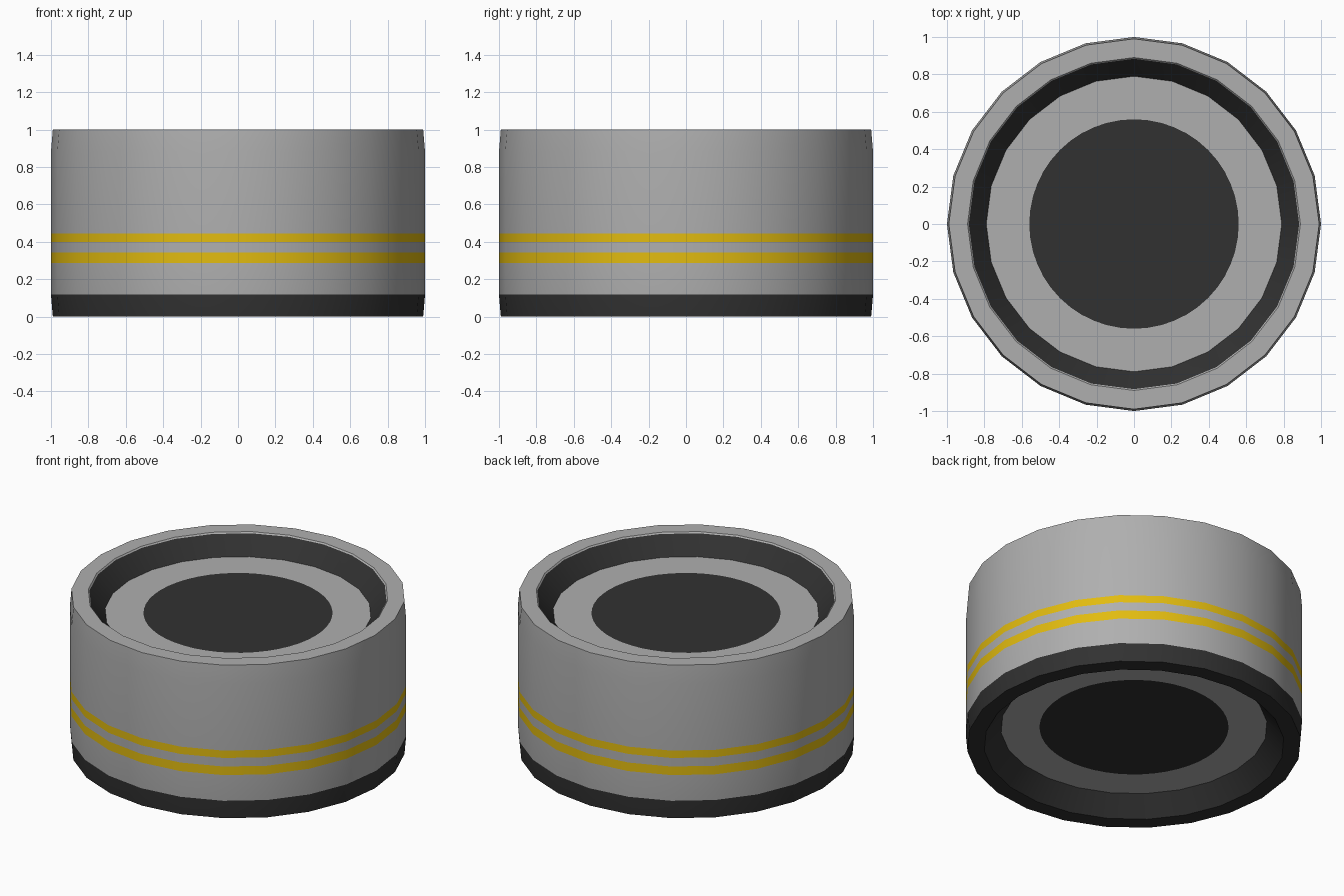
import bpy, bmesh, math

if "Cube" in bpy.data.objects:
    bpy.data.objects.remove(bpy.data.objects["Cube"])

SIDES = 24
N = SIDES * 2          # side midpoints are kept so the round discs join cleanly
GREY, DARK, YELLOW = 0, 1, 2


def material(name, rgb):
    m = bpy.data.materials.new(name)
    m.diffuse_color = (*rgb, 1)
    m.use_nodes = True
    m.node_tree.nodes["Principled BSDF"].inputs["Base Color"].default_value = m.diffuse_color
    return m


materials = [
    material("metal grey", (0.429, 0.429, 0.429)),
    material("near black", (0.031, 0.031, 0.031)),
    material("stripe yellow", (0.76, 0.50, 0.005)),
]


def ring(bm, r, z, is_round=False):
    """Loop of points: a 24-sided polygon with edge midpoints, or a true circle."""
    loop = []
    for i in range(N):
        a = 2 * math.pi * i / N
        k = r if is_round or i % 2 == 0 else r * math.cos(math.pi / SIDES)
        loop.append(bm.verts.new((k * math.cos(a), k * math.sin(a), z)))
    return loop


# Profile from the bottom centre to the top centre:
# radius, height, round?, colour of the band that follows
profile = [
    (0.56, 0.118, True, GREY),      # bottom disc edge, then recess floor
    (0.79, 0.118, False, DARK),     # sloped recess wall
    (0.89, 0.0, False, DARK),       # bottom rim
    (0.99, 0.0, False, DARK),       # dark base band
    (1.0, 0.118, False, GREY),      # body
    (1.0, 0.286, False, YELLOW),    # lower stripe
    (1.0, 0.342, False, GREY),
    (1.0, 0.398, False, YELLOW),    # upper stripe
    (1.0, 0.446, False, GREY),
    (1.0, 0.882, False, GREY),      # slight taper to the top
    (0.99, 1.0, False, GREY),       # top rim
    (0.89, 1.0, False, GREY),       # thin light lip
    (0.883, 0.992, False, DARK),    # sloped recess wall
    (0.79, 0.882, False, GREY),     # recess floor
    (0.56, 0.882, True, DARK),      # top disc edge
]

bm = bmesh.new()
loops = [ring(bm, r, z, rd) for r, z, rd, _ in profile]
for (lo, hi), row in zip(zip(loops, loops[1:]), profile):
    for i in range(N):
        j = (i + 1) % N
        bm.faces.new((lo[i], lo[j], hi[j], hi[i])).material_index = row[3]

# Dark round centres, bottom and top
bm.faces.new(list(reversed(loops[0]))).material_index = DARK
bm.faces.new(loops[-1]).material_index = DARK
bmesh.ops.recalc_face_normals(bm, faces=bm.faces)

mesh = bpy.data.meshes.new("striped_drum")
bm.to_mesh(mesh)
bm.free()
for m in materials:
    mesh.materials.append(m)
drum = bpy.data.objects.new("striped_drum", mesh)
bpy.context.collection.objects.link(drum)

bpy.context.view_layer.objects.active = drum
drum.select_set(True)
bpy.ops.object.shade_smooth_by_angle(angle=math.radians(30))
